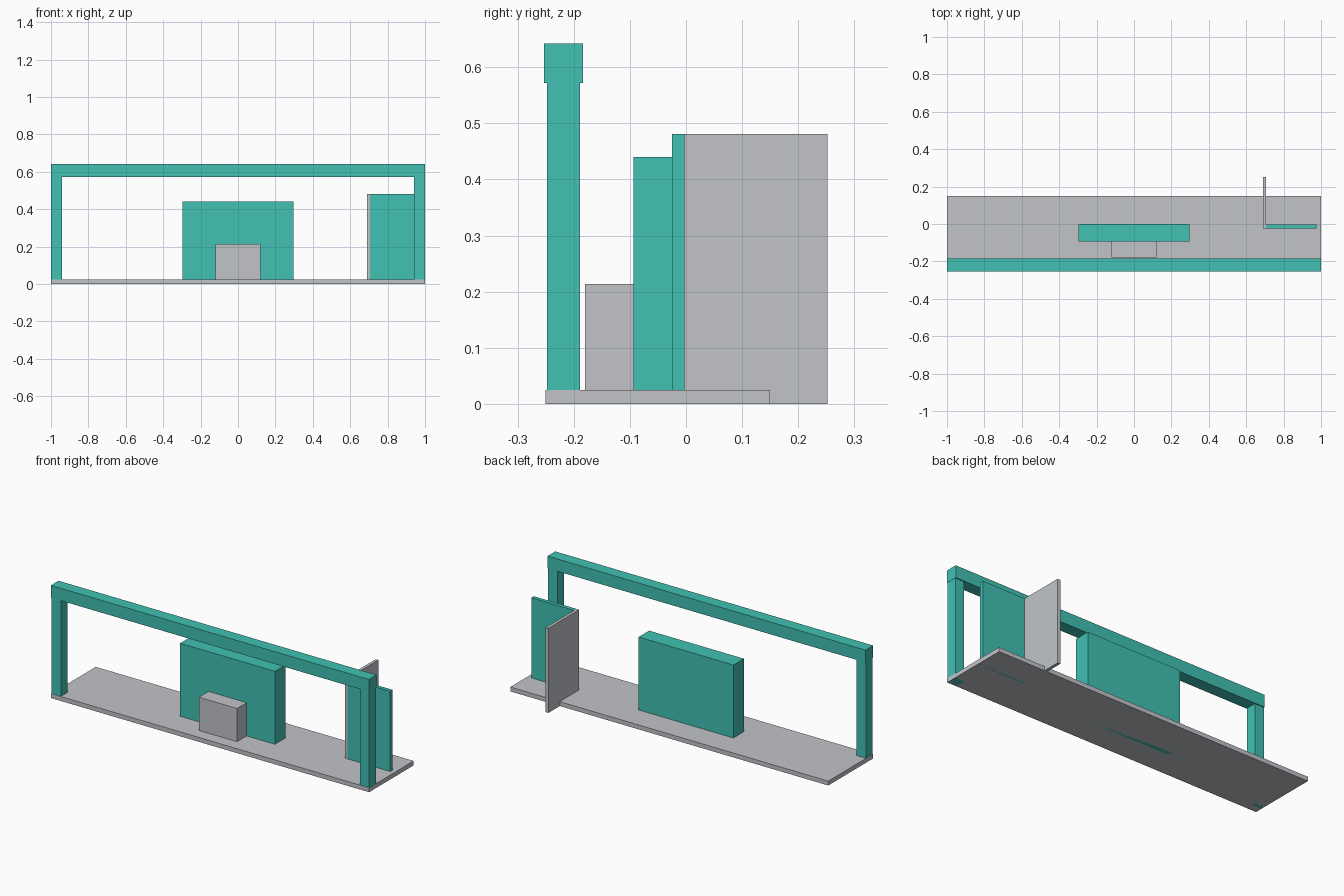
import bpy

if "Cube" in bpy.data.objects:
    bpy.data.objects.remove(bpy.data.objects["Cube"])


def material(name, rgb):
    m = bpy.data.materials.new(name)
    m.diffuse_color = (*rgb, 1.0)
    m.use_nodes = True
    m.node_tree.nodes["Principled BSDF"].inputs["Base Color"].default_value = m.diffuse_color
    return m


teal = material("teal", (0.053, 0.533, 0.451))
grey = material("light grey", (0.533, 0.552, 0.584))


def box(name, x, y, z, mat):
    """Axis-aligned box from (min, max) ranges."""
    ranges = (x, y, z)
    bpy.ops.mesh.primitive_cube_add(size=1)
    ob = bpy.context.object
    ob.name = name
    centre = [(a + b) / 2 for a, b in ranges]
    size = [b - a for a, b in ranges]
    for v in ob.data.vertices:
        v.co = [centre[i] + v.co[i] * size[i] for i in range(3)]
    ob.data.materials.append(mat)
    return ob


# Floor slab
box("floor", (-1, 1), (-0.25, 0.15), (0, 0.025), grey)

# Front gateway: two posts carrying a slightly deeper beam
for side, x in (("left", (-0.999, -0.941)), ("right", (0.941, 0.999))):
    box(side + "_post", x, (-0.248, -0.189), (0, 0.573), teal)
box("top_beam", (-1, 1), (-0.253, -0.184), (0.572, 0.642), teal)

# Central wall with a counter in front
box("back_wall", (-0.298, 0.298), (-0.094, 0), (0, 0.44), teal)
box("counter", (-0.12, 0.12), (-0.18, -0.094), (0.0, 0.214), grey)

# Corner screen: front panel and return panel
box("screen_front", (0.706, 0.975), (-0.025, -0.003), (0, 0.481), teal)
box("screen_side", (0.689, 0.706), (-0.025, 0.252), (0, 0.481), grey)
